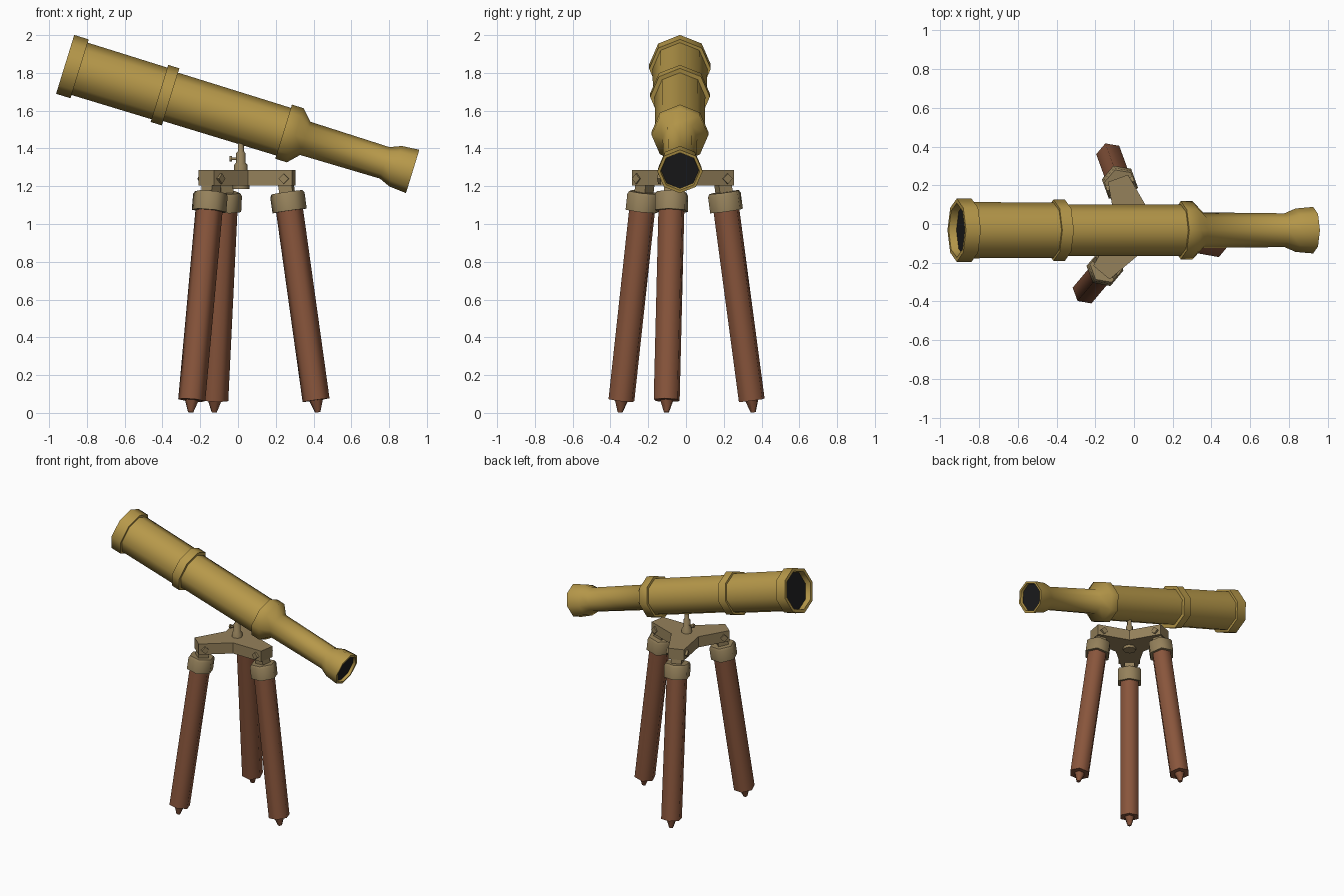
import bpy, bmesh, math
from mathutils import Vector, Matrix

if "Cube" in bpy.data.objects:
    bpy.data.objects.remove(bpy.data.objects["Cube"])


def material(name, rgb):
    m = bpy.data.materials.new(name)
    m.diffuse_color = (*rgb, 1)
    m.use_nodes = True
    m.node_tree.nodes["Principled BSDF"].inputs["Base Color"].default_value = m.diffuse_color
    return m


BRASS = material("brass", (0.47, 0.315, 0.068))
METAL = material("dull_metal", (0.30, 0.22, 0.105))
WOOD = material("red_brown_wood", (0.25, 0.092, 0.045))
GLASS = material("dark_glass", (0.012, 0.012, 0.013))


def finish(name, bm, mat, smooth_angle):
    bmesh.ops.remove_doubles(bm, verts=bm.verts, dist=1e-5)
    bmesh.ops.recalc_face_normals(bm, faces=bm.faces)
    me = bpy.data.meshes.new(name)
    bm.to_mesh(me)
    bm.free()
    me.materials.append(mat)
    ob = bpy.data.objects.new(name, me)
    bpy.context.collection.objects.link(ob)
    bpy.ops.object.select_all(action='DESELECT')
    ob.select_set(True)
    bpy.context.view_layer.objects.active = ob
    bpy.ops.object.shade_smooth_by_angle(angle=math.radians(smooth_angle))
    return ob


def frame(origin, axis, side):
    """Matrix with local z along axis and local x towards side."""
    z = Vector(axis).normalized()
    x = Vector(side)
    x = (x - z * x.dot(z)).normalized()
    y = z.cross(x)
    return Matrix.Translation(origin) @ Matrix((x, y, z)).transposed().to_4x4()


def lathe(name, profile, sides, mtx, mat, smooth_angle=62):
    """Turn (radius, height) points around local z."""
    bm = bmesh.new()
    rings = []
    for r, h in profile:
        if r == 0:
            rings.append([bm.verts.new(mtx @ Vector((0, 0, h)))] * sides)
        else:
            rings.append([bm.verts.new(mtx @ Vector((
                r * math.cos(2 * math.pi * i / sides),
                r * math.sin(2 * math.pi * i / sides), h))) for i in range(sides)])
    for a, b in zip(rings, rings[1:]):
        for i in range(sides):
            j = (i + 1) % sides
            quad = list(dict.fromkeys((a[i], a[j], b[j], b[i])))
            if len(quad) > 2:
                bm.faces.new(quad)
    return finish(name, bm, mat, smooth_angle)


def prism(name, outline, z0, z1, mtx, mat):
    """Extrude a flat outline along local z."""
    bm = bmesh.new()
    f = bm.faces.new([bm.verts.new(mtx @ Vector((x, y, z0))) for x, y in outline])
    up = mtx.to_3x3() @ Vector((0, 0, z1 - z0))
    ext = bmesh.ops.extrude_face_region(bm, geom=[f], use_keep_orig=True)
    bmesh.ops.translate(bm, vec=up, verts=[v for v in ext["geom"]
                                           if isinstance(v, bmesh.types.BMVert)])
    return finish(name, bm, mat, 20)


# Telescope: one turned eight-sided body, hollow at both ends
tube = frame((-0.915, -0.032, 1.845), (1.84, 0, -0.567), (0, 1, 0))
lathe("telescope_tube", [
    (0.135, 0.04), (0.14, 0), (0.163, 0), (0.163, 0.08), (0.145, 0.08),
    (0.143, 0.522), (0.158, 0.522), (0.158, 0.584), (0.134, 0.584),
    (0.132, 1.21), (0.15, 1.21), (0.15, 1.274), (0.092, 1.33),
    (0.087, 1.77), (0.112, 1.83), (0.12, 1.925), (0.104, 1.925),
    (0.1, 1.905)], 8, tube, BRASS)
lathe("front_lens", [(0, 0.04), (0.135, 0.04)], 8, tube, GLASS)
lathe("eyepiece_lens", [(0.1, 1.905), (0, 1.905)], 8, tube, GLASS)

# Swivel post and clamp screw
CX, CY = 0.015, -0.032
hub = Matrix.Translation((CX, CY, 0))
lathe("swivel_post", [
    (0, 1.185), (0.045, 1.185), (0.045, 1.205), (0.036, 1.205), (0.036, 1.312),
    (0.025, 1.325), (0.025, 1.375), (0.016, 1.385), (0.016, 1.47), (0, 1.47)],
    8, hub, METAL, 50)
screw = frame((CX, CY, 1.345), (-1, 0, 0), (0, 0, 1))
lathe("clamp_screw", [(0, 0), (0.007, 0), (0.007, 0.048), (0.015, 0.048),
                      (0.015, 0.06), (0, 0.06)], 8, screw, METAL, 50)

# Three-armed head plate
ANGLES = [math.radians(a) for a in (-10, 110, 230)]
outline = []
for a in ANGLES:
    c, s = math.cos(a), math.sin(a)
    for w in (-0.055, 0.055):
        outline.append((0.285 * c - w * s, 0.285 * s + w * c))
    n = a + math.radians(60)
    outline.append((0.11 * math.cos(n), 0.11 * math.sin(n)))
prism("tripod_head", outline, 1.205, 1.285, hub, METAL)

# Legs, each with a collar, hinge block, bolt and pointed foot
for k, a in enumerate(ANGLES, 1):
    out = Vector((math.cos(a), math.sin(a), 0))
    side = Vector((-out.y, out.x, 0))
    base = Vector((CX, CY, 0))
    foot = base + out * 0.414
    axis = base + out * 0.248 + Vector((0, 0, 1.17)) - foot
    leg = frame(foot, axis, out)
    lathe(f"leg_{k}", [(0, 0.068), (0.073, 0.068), (0.073, 1.09), (0, 1.09)],
          6, leg, WOOD)
    lathe(f"foot_{k}", [(0, 0.003), (0.014, 0.003), (0.037, 0.068), (0, 0.068)],
          6, leg, WOOD)
    lathe(f"leg_collar_{k}", [(0, 1.08), (0.093, 1.08), (0.093, 1.165),
                              (0.084, 1.18), (0, 1.18)], 6, leg, METAL)
    h = 0.036
    prism(f"hinge_block_{k}", [(-h, -h), (h, -h), (h, h), (-h, h)],
          1.17, 1.25, leg, METAL)
    bolt = frame(base + out * 0.243 + Vector((0, 0, 1.24)), side, (0, 0, 1))
    lathe(f"hinge_bolt_{k}", [(0, -0.075), (0.027, -0.075), (0.027, 0.075),
                              (0, 0.075)], 4, bolt, METAL, 30)
